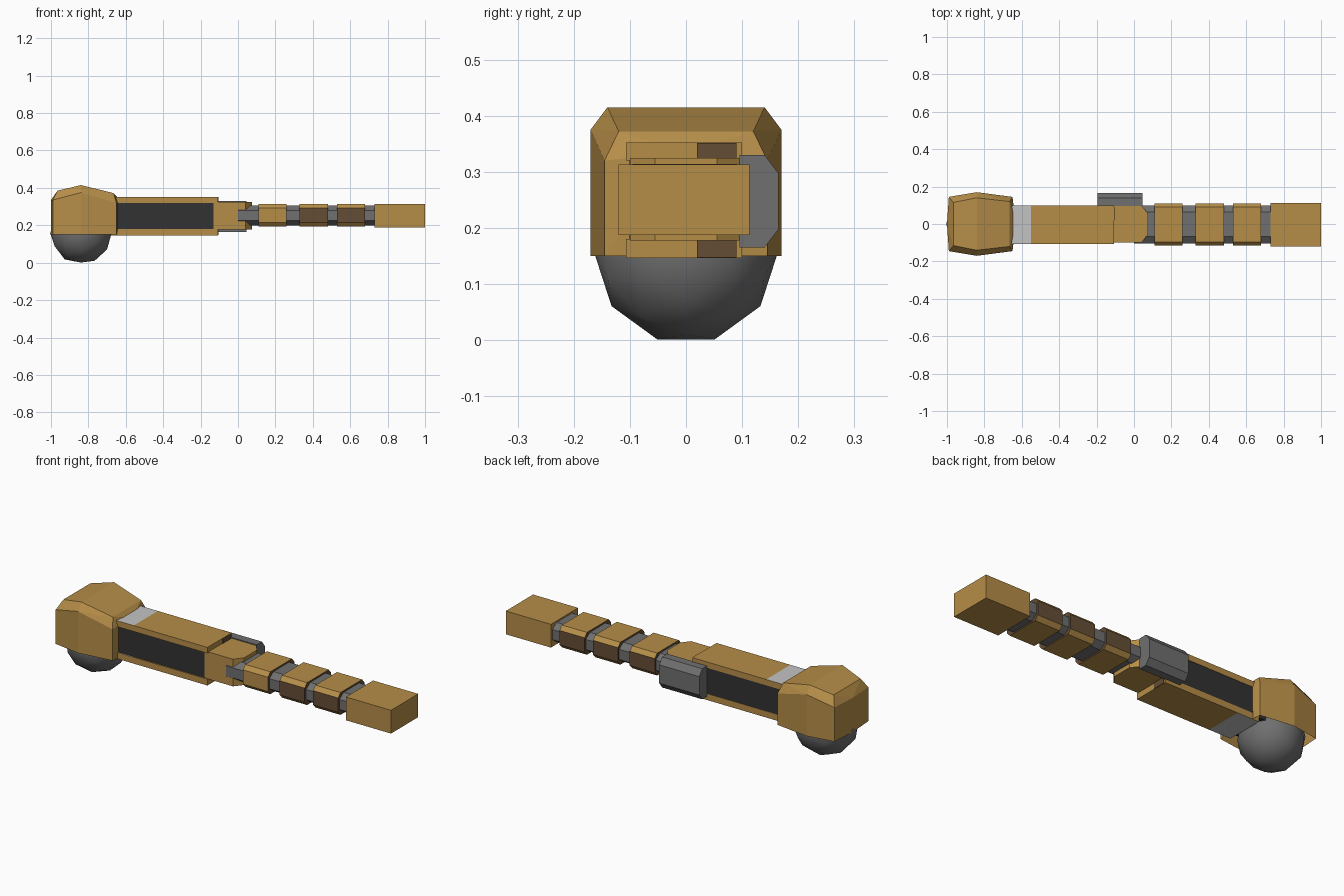
import bpy, bmesh, math
from mathutils import Matrix

if "Cube" in bpy.data.objects:
    bpy.data.objects.remove(bpy.data.objects["Cube"])


def mat(name, r, g, b):
    m = bpy.data.materials.new(name)
    m.diffuse_color = (r, g, b, 1)
    m.use_nodes = True
    m.node_tree.nodes["Principled BSDF"].inputs["Base Color"].default_value = m.diffuse_color
    return m


GOLD = mat("gold", 0.47, 0.27, 0.065)
BROWN = mat("brown", 0.13, 0.075, 0.035)
DARK = mat("dark", 0.032, 0.032, 0.032)
GREY = mat("grey", 0.16, 0.16, 0.16)
WHITE = mat("white", 0.55, 0.55, 0.55)


def finish(name, bm, mats, rule=None):
    bmesh.ops.recalc_face_normals(bm, faces=bm.faces)
    bm.normal_update()
    if rule:
        for f in bm.faces:
            f.material_index = rule(f)
    me = bpy.data.meshes.new(name)
    bm.to_mesh(me)
    bm.free()
    for m in mats:
        me.materials.append(m)
    ob = bpy.data.objects.new(name, me)
    bpy.context.collection.objects.link(ob)
    return ob


def prism(name, pts, lo, hi, axis, mats, rule=None, cut_x=None):
    """Extrude a profile: axis 'x' takes (y,z) points, axis 'z' takes (x,y) points."""
    bm = bmesh.new()
    place = (lambda p, t: (t, p[0], p[1])) if axis == 'x' else (lambda p, t: (p[0], p[1], t))
    a = [bm.verts.new(place(p, lo)) for p in pts]
    b = [bm.verts.new(place(p, hi)) for p in pts]
    bm.faces.new(a)
    bm.faces.new(b)
    n = len(pts)
    for i in range(n):
        bm.faces.new((a[i], a[(i + 1) % n], b[(i + 1) % n], b[i]))
    if cut_x is not None:
        bmesh.ops.bisect_plane(bm, geom=bm.verts[:] + bm.edges[:] + bm.faces[:],
                               plane_co=(cut_x, 0, 0), plane_no=(1, 0, 0))
    return finish(name, bm, mats, rule)


def rect(y0, y1, z0, z1):
    return [(y0, z0), (y1, z0), (y1, z1), (y0, z1)]


def octagon(y0, y1, z0, z1, cy, cz):
    return [(y0 + cy, z0), (y1 - cy, z0), (y1, z0 + cz), (y1, z1 - cz),
            (y1 - cy, z1), (y0 + cy, z1), (y0, z1 - cz), (y0, z0 + cz)]


# Shoulder cap: faceted shell, open underneath
bm = bmesh.new()
for s in (-1, 1):
    for x, w, z in ((-0.99, 0.145, 0.335), (-0.84, 0.17, 0.375), (-0.65, 0.145, 0.32)):
        bm.verts.new((x, s * w, 0.15))
        bm.verts.new((x, s * w, z))
    for x, w, z in ((-0.965, 0.115, 0.385), (-0.84, 0.14, 0.415), (-0.665, 0.12, 0.372)):
        bm.verts.new((x, s * w, z))
for x, z in ((-1.0, 0.15), (-1.0, 0.335), (-0.635, 0.15), (-0.63, 0.335)):
    bm.verts.new((x, 0, z))
bmesh.ops.convex_hull(bm, input=bm.verts)
bmesh.ops.recalc_face_normals(bm, faces=bm.faces)
bm.normal_update()
bmesh.ops.delete(bm, geom=[f for f in bm.faces if f.normal.z < -0.95], context='FACES')
finish("shoulder_cap", bm, [GOLD])

# Shoulder ball
bm = bmesh.new()
bmesh.ops.create_icosphere(bm, subdivisions=2, radius=0.164,
                           matrix=Matrix.Translation((-0.84, 0, 0.157)) @ Matrix.Rotation(math.pi / 2, 4, 'Y'))
for f in bm.faces:
    f.smooth = True
finish("shoulder_ball", bm, [GREY])

# Upper arm: dark core between two gold plates with a white band
prism("upper_arm_core", rect(-0.101, 0.098, 0.17, 0.33), -0.80, -0.13, 'x', [DARK])
for label, z0, z1 in (("top", 0.32, 0.352), ("bottom", 0.146, 0.18)):
    prism("upper_arm_plate_" + label, rect(-0.107, 0.1, z0, z1), -0.68, -0.108, 'x', [GOLD, WHITE],
          lambda f: int(f.calc_center_median().x < -0.55 and abs(f.normal.z) > 0.5), cut_x=-0.55)
    prism("plate_end_patch_" + label, rect(0.02, 0.09, z0 + 0.001, z1 - 0.001), -0.11, -0.105, 'x', [BROWN])

# Elbow block and side housing
prism("elbow", [(-0.13, -0.1), (0.04, -0.1), (0.075, -0.055), (0.075, 0.055), (0.04, 0.1), (-0.13, 0.1)],
      0.178, 0.325, 'z', [GOLD])
prism("elbow_side_housing", [(0.095, 0.165), (0.14, 0.165), (0.165, 0.198), (0.165, 0.297),
                             (0.14, 0.33), (0.095, 0.33)], -0.195, 0.045, 'x', [GREY])

# Forearm: grey core with three armoured rings
prism("forearm_core", octagon(-0.103, 0.1, 0.2, 0.305, 0.035, 0.025), 0.0, 0.74, 'x', [GREY])
for i, (x0, x1) in enumerate(((0.11, 0.26), (0.33, 0.48), (0.53, 0.68))):
    prism("forearm_ring_%d" % (i + 1), octagon(-0.115, 0.11, 0.193, 0.314, 0.02, 0.022), x0, x1, 'x',
          [GOLD, BROWN],
          lambda f: int(abs(f.normal.x) > 0.9 or f.normal.y > 0.9 or (i > 0 and f.normal.y < -0.9)))

# Hand block
prism("hand_block", rect(-0.12, 0.113, 0.187, 0.313), 0.73, 1.0, 'x', [GOLD])
